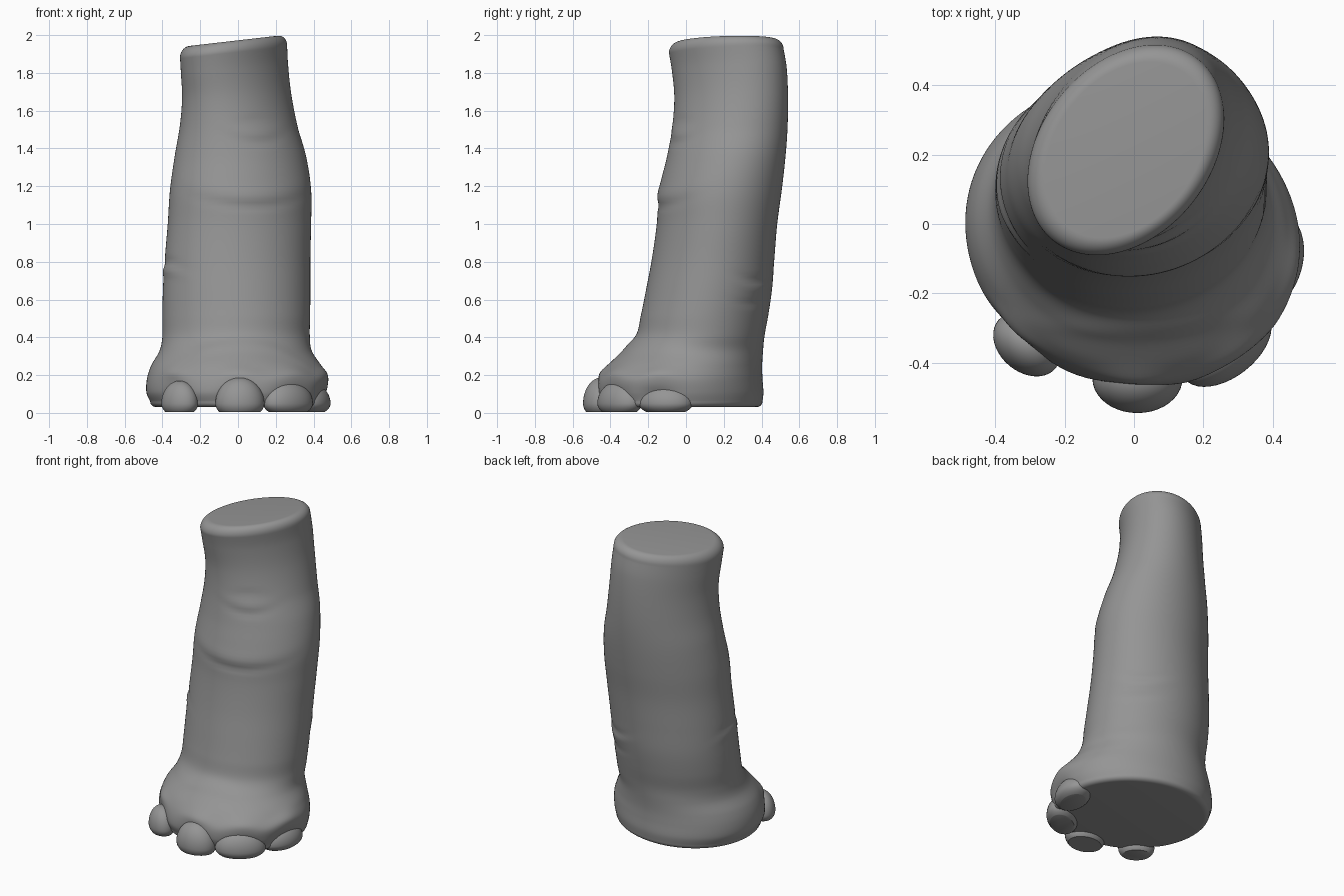
import bpy, bmesh, math
from mathutils import Matrix, Vector

if "Cube" in bpy.data.objects:
    bpy.data.objects.remove(bpy.data.objects["Cube"])

# Leg sections: z, x min, x max, y min, y max, skew
ROWS = [
    (0.06, -0.465, 0.46, -0.46, 0.405, -0.08),
    (0.11, -0.485, 0.475, -0.475, 0.41, -0.08),
    (0.18, -0.482, 0.475, -0.46, 0.405, -0.08),
    (0.25, -0.46, 0.44, -0.415, 0.403, -0.06),
    (0.33, -0.415, 0.39, -0.335, 0.408, -0.03),
    (0.41, -0.40, 0.38, -0.265, 0.416, 0.0),
    (0.52, -0.40, 0.382, -0.238, 0.436, 0.0),
    (0.66, -0.397, 0.383, -0.21, 0.456, 0.02),
    (0.82, -0.387, 0.383, -0.18, 0.468, 0.05),
    (1.00, -0.372, 0.387, -0.155, 0.483, 0.08),
    (1.18, -0.36, 0.387, -0.142, 0.507, 0.1),
    (1.36, -0.335, 0.36, -0.10, 0.527, 0.14),
    (1.52, -0.308, 0.314, -0.072, 0.538, 0.2),
    (1.68, -0.296, 0.281, -0.062, 0.54, 0.26),
    (1.82, -0.302, 0.265, -0.075, 0.533, 0.3),
    (1.915, -0.307, 0.26, -0.09, 0.517, 0.3),
]
# Toenails: outermost x, y, facing angle, half width, depth, top height
TOES = [
    (-0.36, -0.408, -130, 0.108, 0.08, 0.17),
    (0.01, -0.545, -90, 0.13, 0.10, 0.188),
    (0.32, -0.423, -52, 0.152, 0.09, 0.168),
    (0.482, -0.135, -16, 0.148, 0.10, 0.155),
]
# Skin folds: z, angle, height, angular width, depth, upward curve
FOLDS = [
    (1.095, -80, 0.022, 38, -0.007, 0.06),
    (1.15, -80, 0.045, 38, 0.007, 0.06),
    (1.43, -72, 0.022, 22, -0.005, 0.12),
    (1.48, -72, 0.025, 22, 0.005, 0.12),
    (1.55, -72, 0.02, 16, -0.004, -0.1),
    (0.80, 195, 0.02, 22, -0.006, -0.1),
    (0.755, 195, 0.025, 22, 0.008, -0.1),
    (0.70, 48, 0.02, 20, -0.006, 0.15),
    (0.66, 48, 0.025, 22, 0.005, 0.15),
    (0.58, 45, 0.02, 20, -0.005, 0.1),
    (0.37, -85, 0.03, 45, 0.006, -0.15),
]
for x, y, a, w, _, h in TOES:
    aw = math.degrees(w / 0.46) * 0.75
    pos = math.degrees(math.atan2(y + 0.035, x))
    FOLDS.append((0.215, pos, 0.035, aw, 0.014, -0.25))
    FOLDS.append((0.08, pos, 0.06, aw, -0.03, 0))

grey = bpy.data.materials.new("grey_skin")
grey.diffuse_color = (0.3, 0.3, 0.3, 1)
grey.use_nodes = True
grey.node_tree.nodes["Principled BSDF"].inputs["Base Color"].default_value = grey.diffuse_color


def spline(p0, p1, p2, p3, t):
    return [0.5 * (2 * b + (c - a) * t + (2 * a - 5 * b + 4 * c - d) * t * t
                   + (3 * b - a - 3 * c + d) * t ** 3)
            for a, b, c, d in zip(p0, p1, p2, p3)]


def fold_offset(z, t):
    total = 0
    for fz, fa, fh, fw, depth, curve in FOLDS:
        da = (t - math.radians(fa) + math.pi) % (2 * math.pi) - math.pi
        dz = z - fz - curve * da * da
        total += depth * math.exp(-(dz / fh) ** 2 - (da / math.radians(fw)) ** 2)
    return total


def shade(obj, angle):
    bpy.ops.object.select_all(action='DESELECT')
    obj.select_set(True)
    bpy.context.view_layer.objects.active = obj
    bpy.ops.object.shade_smooth_by_angle(angle=math.radians(angle))


def make_object(name, bm):
    bmesh.ops.recalc_face_normals(bm, faces=bm.faces)
    mesh = bpy.data.meshes.new(name)
    bm.to_mesh(mesh)
    bm.free()
    mesh.materials.append(grey)
    obj = bpy.data.objects.new(name, mesh)
    bpy.context.collection.objects.link(obj)
    return obj


# Leg: smooth stack of sections with rounded rims
sections = []
STEPS, SEGS = 8, 112
for k in range(6):
    a = k / 6 * math.pi / 2
    sections.append((ROWS[0], 0.06 - 0.03 * math.cos(a), 0.035 * (1 - math.sin(a))))
last = len(ROWS) - 1
for i in range(last):
    pts = [ROWS[max(0, min(last, i + j))] for j in (-1, 0, 1, 2)]
    for s in range(STEPS):
        row = spline(*pts, s / STEPS)
        sections.append((row, row[0], 0))
for k in range(10):
    a = k / 9 * math.pi / 2
    sections.append((ROWS[-1], 1.915 + 0.055 * math.sin(a), 0.05 * (1 - math.cos(a))))

bm = bmesh.new()
rings = []
for (_, x0, x1, y0, y1, skew), z, inset in sections:
    tilt = max(0, min(1, (z - 1.5) / 0.42))
    ring = []
    for j in range(SEGS):
        t = 2 * math.pi * j / SEGS
        d = fold_offset(z, t) - inset
        x = (x0 + x1) / 2 + ((x1 - x0) / 2 + d) * math.cos(t)
        y = (y0 + y1) / 2 + ((y1 - y0) / 2 + d) * math.sin(t + skew)
        ring.append(bm.verts.new((x, y, z + 0.115 * (x + 0.02) * tilt)))
    rings.append(ring)
for a, b in zip(rings, rings[1:]):
    for j in range(SEGS):
        k = (j + 1) % SEGS
        bm.faces.new((a[j], a[k], b[k], b[j]))
bm.faces.new(rings[0][::-1])
bm.faces.new(rings[-1])
shade(make_object("leg", bm), 60)

# Toenails: ellipsoids cut flat at the ground
for n, (x, y, ang, width, depth, top) in enumerate(TOES):
    a = math.radians(ang)
    centre = Vector((x - depth * math.cos(a), y - depth * math.sin(a), 0.05))
    bm = bmesh.new()
    bmesh.ops.create_uvsphere(bm, u_segments=40, v_segments=24, radius=1)
    # tuck the underside in so the base is rounded
    for v in bm.verts:
        if v.co.z < 0:
            v.co.z *= 0.6
    bm.transform(Matrix.Translation(centre) @ Matrix.Rotation(a, 4, 'Z')
                 @ Matrix.Diagonal((depth, width, top - 0.05, 1)))
    cut = bmesh.ops.bisect_plane(bm, geom=bm.verts[:] + bm.edges[:] + bm.faces[:],
                                 plane_co=(0, 0, 0.005), plane_no=(0, 0, -1),
                                 clear_outer=True)
    edges = [e for e in cut["geom_cut"] if isinstance(e, bmesh.types.BMEdge)]
    bmesh.ops.holes_fill(bm, edges=edges)
    shade(make_object(f"toenail_{n + 1}", bm), 40)
